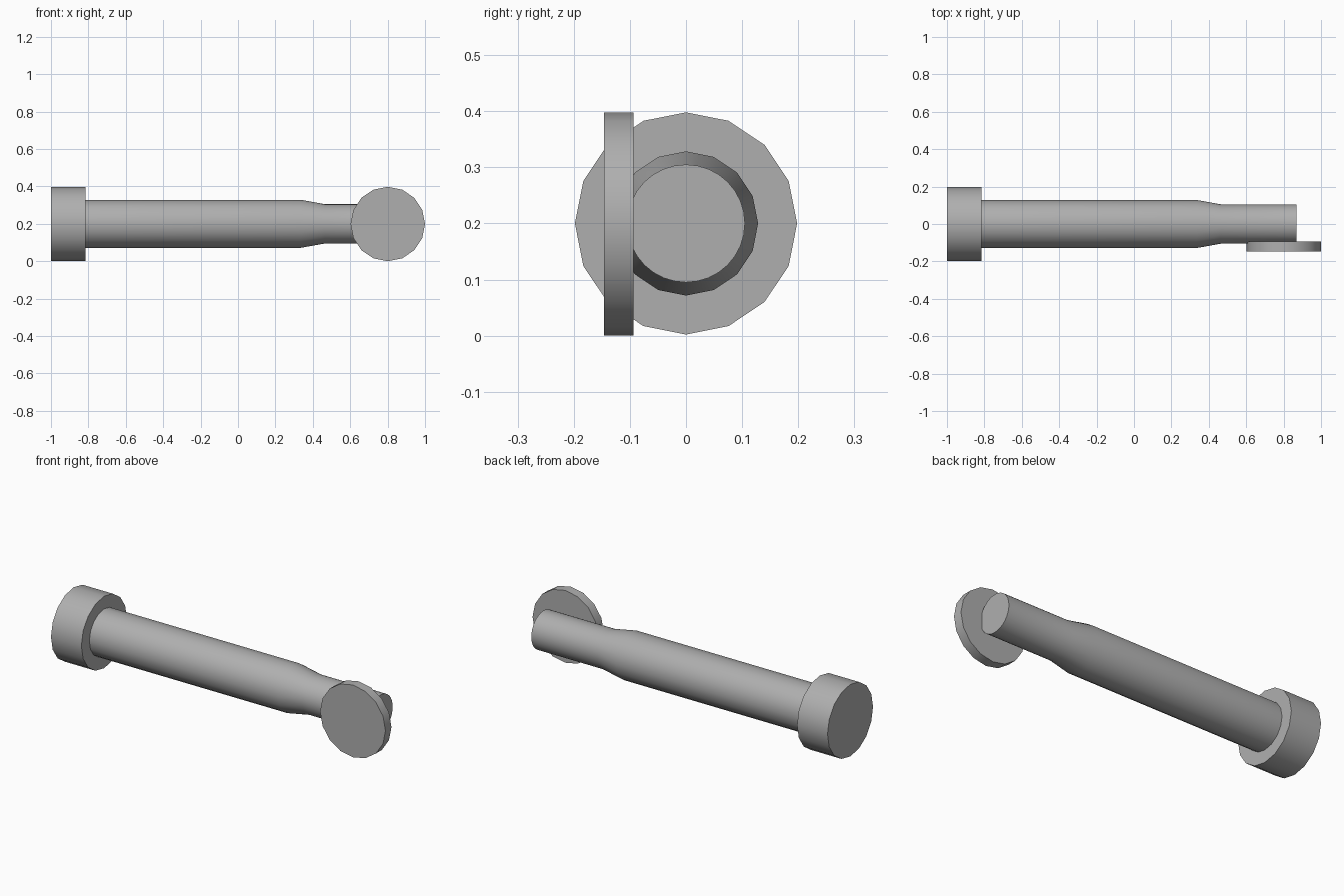
import bpy, bmesh, math

if "Cube" in bpy.data.objects:
    bpy.data.objects.remove(bpy.data.objects["Cube"])

CZ = 0.2  # height of the common axis

grey = bpy.data.materials.new("dark_grey")
grey.diffuse_color = (0.43, 0.43, 0.43, 1)
grey.use_nodes = True
grey.node_tree.nodes["Principled BSDF"].inputs["Base Color"].default_value = grey.diffuse_color


def finish(name, bm):
    bmesh.ops.recalc_face_normals(bm, faces=bm.faces)
    mesh = bpy.data.meshes.new(name)
    bm.to_mesh(mesh)
    bm.free()
    mesh.materials.append(grey)
    obj = bpy.data.objects.new(name, mesh)
    bpy.context.collection.objects.link(obj)
    bpy.ops.object.select_all(action='DESELECT')
    obj.select_set(True)
    bpy.context.view_layer.objects.active = obj
    bpy.ops.object.shade_smooth_by_angle(angle=math.radians(30))
    return obj


def ring(bm, x, r, n):
    return [bm.verts.new((x, r * math.sin(2 * math.pi * i / n),
                          CZ + r * math.cos(2 * math.pi * i / n))) for i in range(n)]


def tube(bm, a, b):
    n = len(a)
    for i in range(n):
        j = (i + 1) % n
        bm.faces.new((a[i], a[j], b[j], b[i]))


# Wide head at the left end
bm = bmesh.new()
a, b = ring(bm, -1.0, 0.198, 16), ring(bm, -0.815, 0.198, 16)
tube(bm, a, b)
bm.faces.new(a)
bm.faces.new(b)
finish("head", bm)

# Shaft: 16-sided body, tapered neck, finer 32-sided tip
bm = bmesh.new()
a, b = ring(bm, -0.815, 0.1285, 16), ring(bm, 0.335, 0.1285, 16)
c, d = ring(bm, 0.465, 0.105, 32), ring(bm, 0.868, 0.105, 32)
tube(bm, a, b)
for i in range(16):
    j, k = (i + 1) % 16, 2 * i
    bm.faces.new((b[i], c[k + 1], c[k]))
    bm.faces.new((b[i], b[j], c[k + 1]))
    bm.faces.new((b[j], c[(k + 2) % 32], c[k + 1]))
tube(bm, c, d)
bm.faces.new(a)
bm.faces.new(d)
finish("shaft", bm)

# Thin disc on the front of the tip, facing forward
bm = bmesh.new()
n, r = 16, 0.199
rings = [[bm.verts.new((0.801 + r * math.cos(2 * math.pi * i / n), y,
                        0.199 + r * math.sin(2 * math.pi * i / n))) for i in range(n)]
         for y in (-0.146, -0.094)]
tube(bm, *rings)
for loop in rings:
    bm.faces.new(loop)
finish("side_disc", bm)
